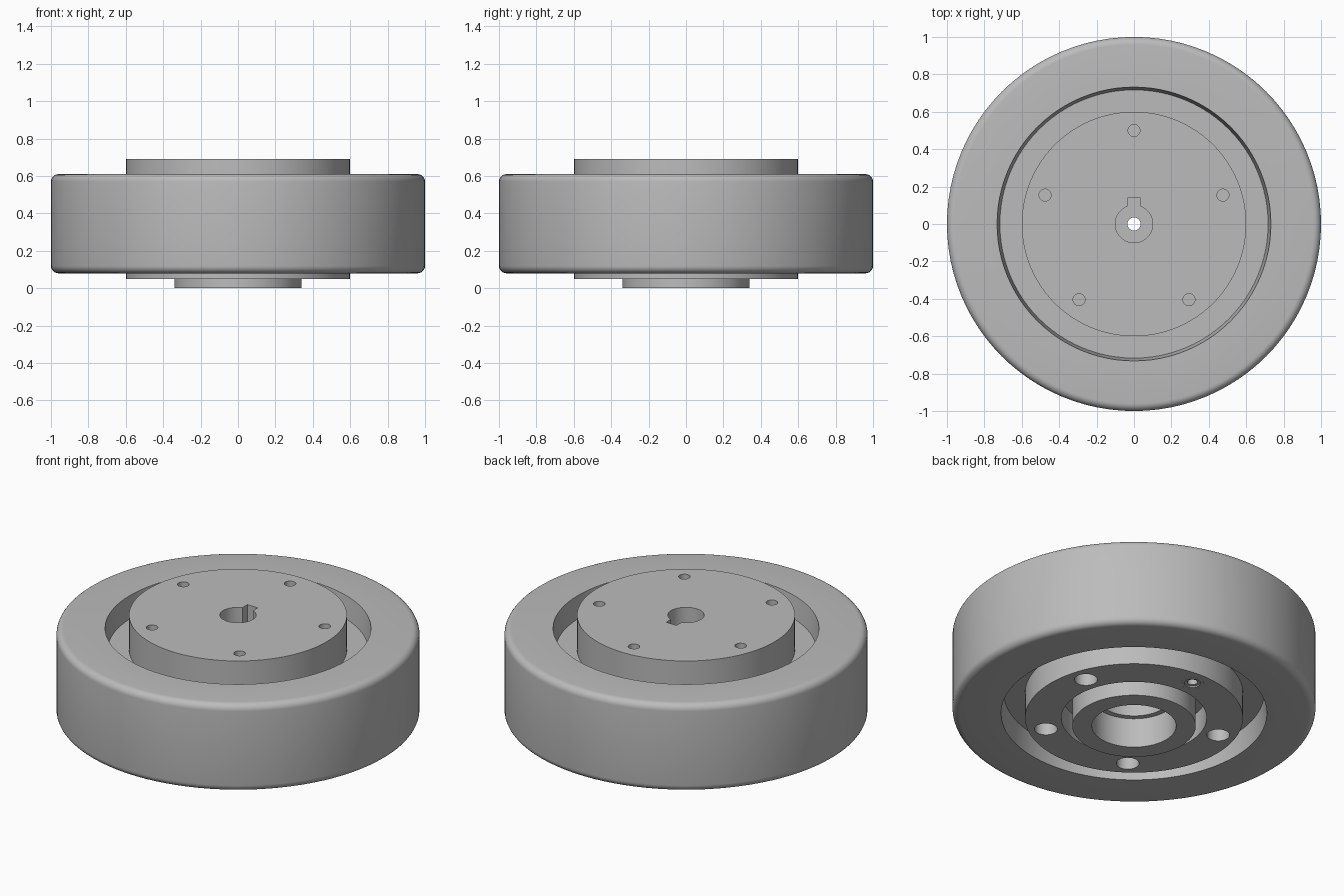
import bpy, bmesh, math

if "Cube" in bpy.data.objects:
    bpy.data.objects.remove(bpy.data.objects["Cube"])

SEG = 96
metal = bpy.data.materials.new("grey_metal")
metal.diffuse_color = (0.5, 0.5, 0.5, 1)
metal.use_nodes = True
metal.node_tree.nodes["Principled BSDF"].inputs["Base Color"].default_value = metal.diffuse_color


def lathe(name, profile, seg=SEG):
    """Revolve a closed (radius, z) profile around the z axis."""
    bm = bmesh.new()
    rings = []
    for i in range(seg):
        a = 2 * math.pi * i / seg
        rings.append([bm.verts.new((r * math.cos(a), r * math.sin(a), z)) for r, z in profile])
    n = len(profile)
    for i in range(seg):
        p, q = rings[i], rings[(i + 1) % seg]
        for j in range(n):
            k = (j + 1) % n
            bm.faces.new((p[j], q[j], q[k], p[k]))
    bmesh.ops.recalc_face_normals(bm, faces=bm.faces)
    me = bpy.data.meshes.new(name)
    bm.to_mesh(me)
    bm.free()
    ob = bpy.data.objects.new(name, me)
    bpy.context.collection.objects.link(ob)
    me.materials.append(metal)
    return ob


def activate(ob):
    bpy.ops.object.select_all(action='DESELECT')
    ob.select_set(True)
    bpy.context.view_layer.objects.active = ob


def cut(ob, cutter):
    """Subtract the cutter from the object, then remove the cutter."""
    mod = ob.modifiers.new("cut", 'BOOLEAN')
    mod.operation = 'DIFFERENCE'
    mod.solver = 'EXACT'
    mod.object = cutter
    activate(ob)
    bpy.ops.object.modifier_apply(modifier=mod.name)
    bpy.data.objects.remove(cutter)


def cylinder(x, y, r, z0, z1, seg=32):
    bpy.ops.mesh.primitive_cylinder_add(vertices=seg, radius=r, depth=z1 - z0,
                                        location=(x, y, (z0 + z1) / 2))
    return bpy.context.object


def fillet(cx, cz, r, start):
    """Quarter-circle of profile points, counter-clockwise from start degrees."""
    return [(cx + r * math.cos(math.radians(start + 15 * i)),
             cz + r * math.sin(math.radians(start + 15 * i))) for i in range(7)]


# Wheel body: stepped bore, boss, groove, hub flange, web and rounded rim
profile = [(0.035, 0.36), (0.2, 0.36), (0.2, 0.18), (0.232, 0.18), (0.232, 0),
           (0.34, 0), (0.34, 0.2), (0.4, 0.2), (0.4, 0.05), (0.6, 0.05),
           (0.6, 0.21), (0.717, 0.21), (0.732, 0.08)]
profile += fillet(0.96, 0.12, 0.04, -90)
profile += fillet(0.96, 0.57, 0.04, 0)
profile += [(0.732, 0.61), (0.717, 0.48), (0.6, 0.48), (0.6, 0.69),
            (0.1, 0.69), (0.1, 0.5), (0.035, 0.5)]
wheel = lathe("wheel_body", profile)

# Keyway beside the top bore
bpy.ops.mesh.primitive_cube_add(size=1, location=(0, 0.1, 0.651))
key = bpy.context.object
key.scale = (0.07, 0.08, 0.3)
cut(wheel, key)

# Five bolt holes: narrow from the top, wide from below
for i in range(5):
    a = math.radians(90 + 72 * i)
    x, y = 0.5 * math.cos(a), 0.5 * math.sin(a)
    cut(wheel, cylinder(x, y, 0.032, 0.55, 0.8))
    cut(wheel, cylinder(x, y, 0.063, -0.1, 0.42))

# Bushing filling one of the lower holes, with a stepped socket
bushing = lathe("bushing", [(0.028, 0.12), (0.028, 0.058), (0.045, 0.058), (0.045, 0.05),
                            (0.0625, 0.05), (0.0625, 0.4), (0.028, 0.4)], 32)
bushing.location = (0, 0.5, 0)

for ob in (wheel, bushing):
    activate(ob)
    bpy.ops.object.shade_smooth_by_angle(angle=math.radians(30))
